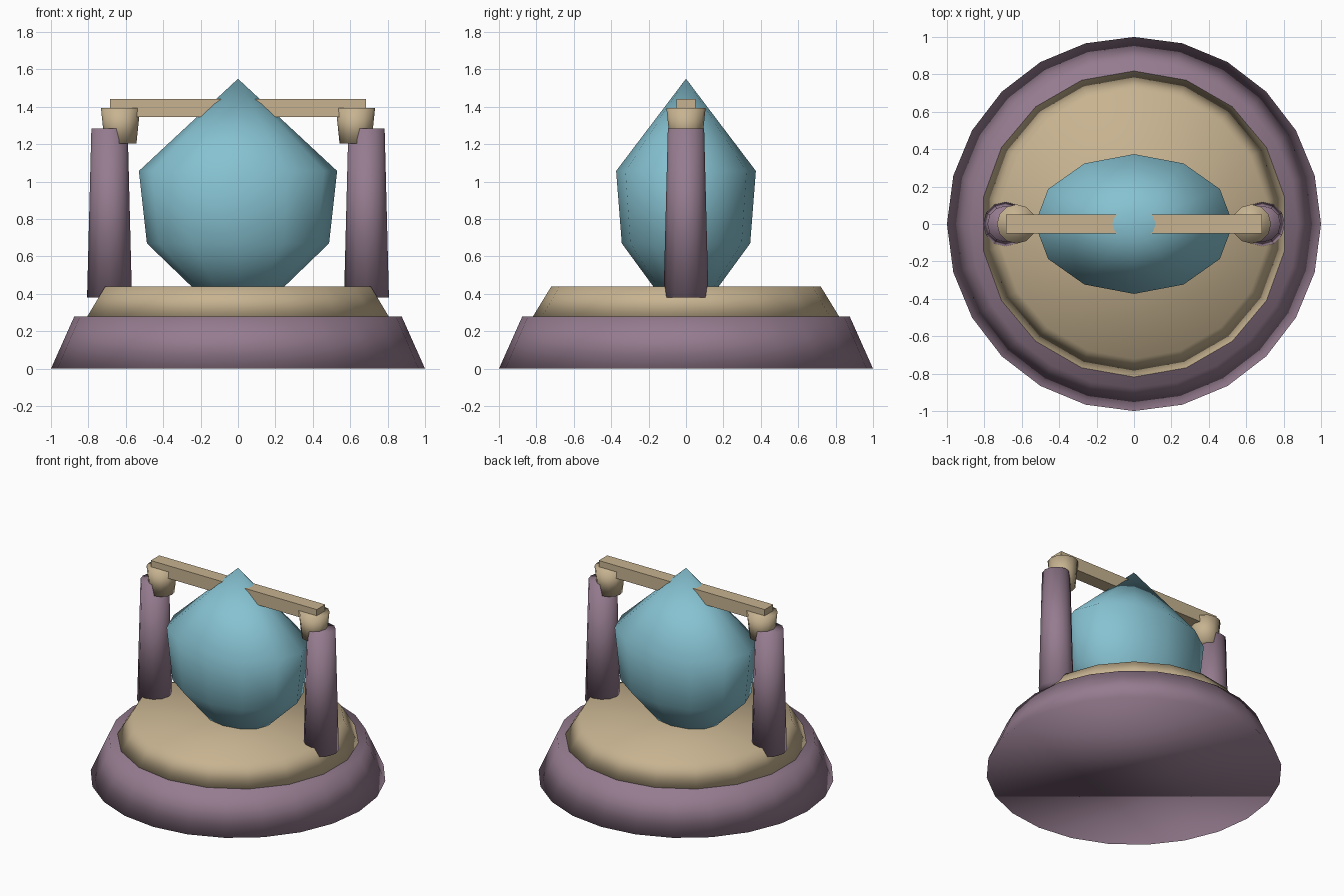
import bpy
import bmesh
from math import sin, cos, pi

if "Cube" in bpy.data.objects:
    bpy.data.objects.remove(bpy.data.objects["Cube"])


def material(name, rgb):
    m = bpy.data.materials.new(name)
    m.diffuse_color = (*rgb, 1)
    m.use_nodes = True
    m.node_tree.nodes["Principled BSDF"].inputs["Base Color"].default_value = m.diffuse_color
    return m


plum = material("plum", (0.30, 0.20, 0.275))
sand = material("sand", (0.57, 0.45, 0.28))
sky = material("sky_blue", (0.24, 0.54, 0.64))


def finish(name, bm, mat, smooth):
    bmesh.ops.recalc_face_normals(bm, faces=bm.faces[:])
    me = bpy.data.meshes.new(name)
    bm.to_mesh(me)
    bm.free()
    me.materials.append(mat)
    for p in me.polygons:
        p.use_smooth = smooth
    ob = bpy.data.objects.new(name, me)
    bpy.context.collection.objects.link(ob)
    return ob


def lathe(name, profile, sides, mat, x=0.0, y_scale=1.0):
    """Turn (radius, z) points into a closed solid; radius 0 makes a tip."""
    bm = bmesh.new()
    rings = []
    for r, z in profile:
        n = sides if r > 0 else 1
        rings.append([bm.verts.new((x + r * sin(2 * pi * i / sides),
                                    r * cos(2 * pi * i / sides) * y_scale, z))
                      for i in range(n)])
    for a, b in zip(rings, rings[1:]):
        for i in range(sides):
            j = (i + 1) % sides
            quad = [a[i % len(a)], a[j % len(a)], b[j % len(b)], b[i % len(b)]]
            bm.faces.new(list(dict.fromkeys(quad)))
    for ring in (rings[0], rings[-1]):
        if len(ring) > 1:
            bm.faces.new(ring)
    return finish(name, bm, mat, True)


# Stepped round base
lathe("base", [(1.0, 0), (0.875, 0.28)], 24, plum)
lathe("base_plate", [(0.818, 0.28), (0.72, 0.44)], 18, sand)

# Pillars with cups on both sides
for side, s in (("left", -1), ("right", 1)):
    lathe(side + "_pillar", [(0.12, 0.38), (0.097, 1.285)], 12, plum, x=s * 0.687)
    lathe(side + "_cup", [(0.085, 1.205), (0.105, 1.395)], 12, sand, x=s * 0.628)

# Crossbar joining the cups
bm = bmesh.new()
bmesh.ops.create_cube(bm, size=1)
bmesh.ops.scale(bm, vec=(1.37, 0.10, 0.095), verts=bm.verts[:])
bmesh.ops.translate(bm, vec=(0, 0, 1.394), verts=bm.verts[:])
finish("crossbar", bm, sand, False)

# Flattened gem resting in the plate
lathe("gem", [(0, 0.2), (0.487, 0.67), (0.53, 1.057), (0, 1.55)], 12, sky, y_scale=0.705)
